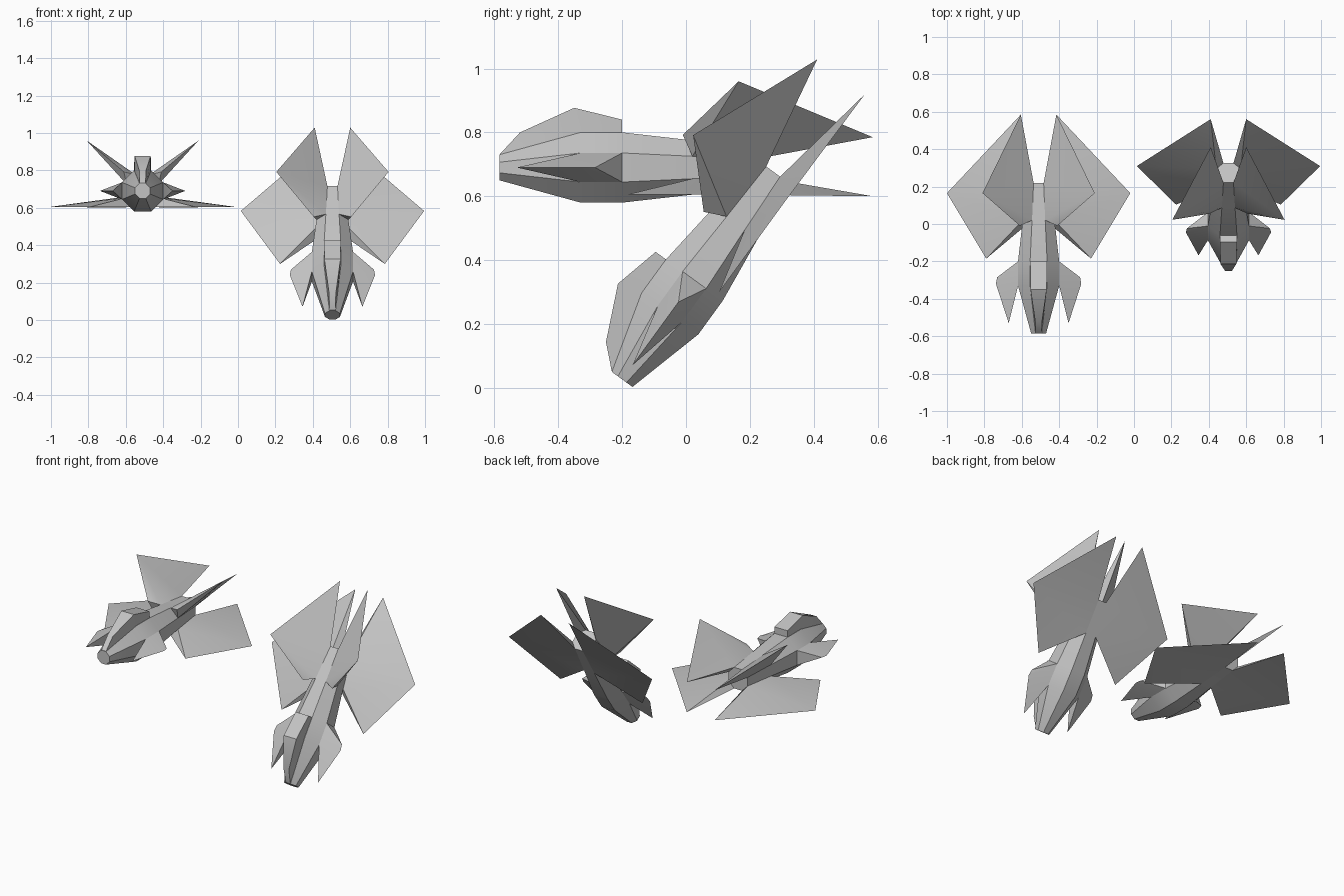
import bpy
import bmesh
from math import radians, pi, sin, cos
from mathutils import Matrix, Vector

cube = bpy.data.objects.get("Cube")
if cube:
    bpy.data.objects.remove(cube, do_unlink=True)

grey = bpy.data.materials.new("hull grey")
grey.use_nodes = True
GREY = (0.55, 0.55, 0.55, 1)
grey.diffuse_color = GREY
grey.node_tree.nodes["Principled BSDF"].inputs["Base Color"].default_value = GREY

# Hull sections: position along the hull and distance from axis to each flat
NOSE, SHOULDER, HIP, WAIST, TAIL = (
    (-0.585, 0.04), (-0.33, 0.11), (-0.2, 0.11), (0.02, 0.085), (0.22, 0.065))
SECTIONS = [NOSE, SHOULDER, HIP, WAIST, TAIL]


def corner(section, i):
    """Corner i of the eight-sided hull section, counted from the side flat."""
    y, r = section
    a = (i - 0.5) * pi / 4
    return Vector((r / cos(pi / 8) * cos(a), y, r / cos(pi / 8) * sin(a)))


def finish(name, bm, matrix):
    bmesh.ops.recalc_face_normals(bm, faces=bm.faces)
    mesh = bpy.data.meshes.new(name)
    bm.to_mesh(mesh)
    bm.free()
    mesh.materials.append(grey)
    mesh.shade_smooth()
    mesh.set_sharp_from_angle(angle=radians(30))
    obj = bpy.data.objects.new(name, mesh)
    obj.matrix_world = matrix
    bpy.context.collection.objects.link(obj)


def loft(name, loops, matrix):
    """Bridge matching closed loops and cap both ends."""
    bm = bmesh.new()
    rings = [[bm.verts.new(p) for p in loop] for loop in loops]
    n = len(rings[0])
    for a, b in zip(rings, rings[1:]):
        for i in range(n):
            j = (i + 1) % n
            bm.faces.new((a[i], a[j], b[j], b[i]))
    bm.faces.new(rings[0])
    bm.faces.new(rings[-1])
    finish(name, bm, matrix)


def blade(name, fore, aft, flat, tips, side, matrix):
    """Wedge growing from one hull flat to a knife edge through three tips."""
    root = [corner(s, flat + k) for s in (fore, aft) for k in (0, 1)]
    bm = bmesh.new()
    pts = [bm.verts.new((p[0] * side, p[1], p[2])) for p in root + list(tips)]
    f0, f1, a0, a1, front, outer, rear = pts
    for f, a in ((f0, a0), (f1, a1)):
        bm.faces.new((f, front, outer))
        bm.faces.new((f, outer, a))
        bm.faces.new((a, outer, rear))
    bm.faces.new((f0, f1, front))
    bm.faces.new((a0, a1, rear))
    bm.faces.new((f0, f1, a1, a0))
    finish(name, bm, matrix)


BLADES = [
    ("side_fin", SHOULDER, HIP, 0,
     ((0.16, -0.53, 0), (0.228, -0.32, 0), (0.222, -0.285, 0))),
    ("upper_wing", WAIST, TAIL, 1,
     ((0.1, -0.01, 0.102), (0.3, 0.165, 0.27), (0.095, 0.585, 0.095))),
    ("lower_wing", WAIST, TAIL, -1,
     ((0.28, -0.185, -0.085), (0.49, 0.165, -0.085), (0.095, 0.585, -0.09))),
]

# Canopy stations: y, base half width, base height, roof half width, roof height
CANOPY = [
    (-0.583, 0.016, 0.03, 0.016, 0.042),
    (-0.52, 0.024, 0.05, 0.018, 0.11),
    (-0.35, 0.043, 0.1, 0.043, 0.187),
    (-0.2, 0.045, 0.1, 0.045, 0.15),
]


def build_ship(prefix, matrix):
    loft(prefix + "_hull", [[corner(s, i) for i in range(8)] for s in SECTIONS], matrix)
    loft(prefix + "_canopy",
         [[(-b, y, zb), (b, y, zb), (t, y, zt), (-t, y, zt)]
          for y, b, zb, t, zt in CANOPY], matrix)
    for name, fore, aft, flat, tips in BLADES:
        for label, side in (("left", 1), ("right", -1)):
            blade(f"{prefix}_{label}_{name}", fore, aft, flat, tips, side, matrix)


# One craft flying level, one pitched nose down
build_ship("level", Matrix.Translation((-0.51, 0, 0.69)))
build_ship("diving", Matrix.Translation((0.505, -0.2, 0.026))
           @ Matrix.Rotation(radians(54), 4, 'X')
           @ Matrix.Translation((0, -NOSE[0], 0)))
